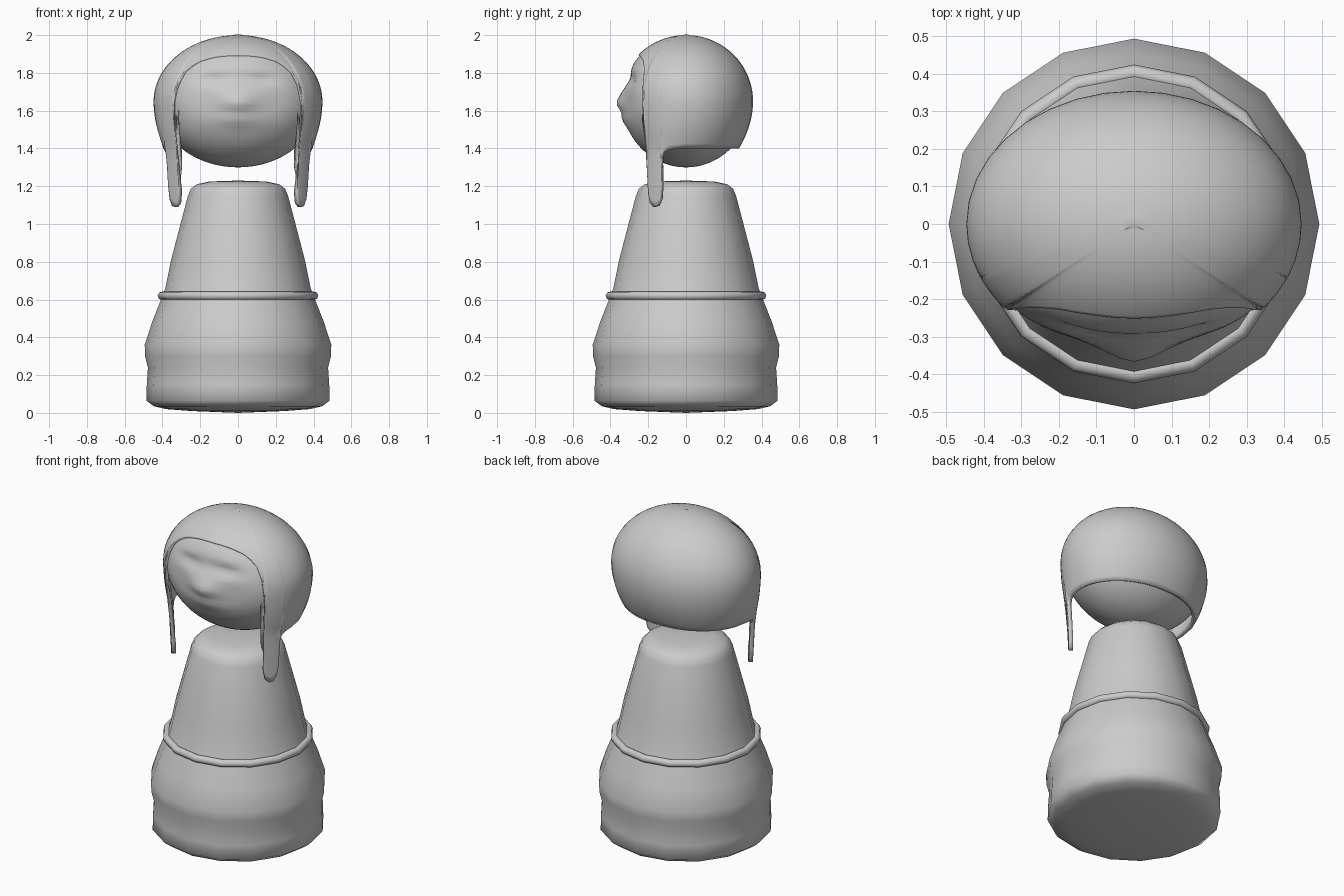
import bpy, bmesh, math
from math import sin, cos, pi, exp, radians

if "Cube" in bpy.data.objects:
    bpy.data.objects.remove(bpy.data.objects["Cube"])


def finish(name, bm, angle=60):
    bmesh.ops.recalc_face_normals(bm, faces=bm.faces[:])
    me = bpy.data.meshes.new(name)
    bm.to_mesh(me)
    bm.free()
    ob = bpy.data.objects.new(name, me)
    bpy.context.collection.objects.link(ob)
    bpy.ops.object.select_all(action='DESELECT')
    ob.select_set(True)
    bpy.context.view_layer.objects.active = ob
    bpy.ops.object.shade_smooth_by_angle(angle=radians(angle))
    return ob


def lathe(name, profile, n, closed=False):
    bm = bmesh.new()
    rings = []
    for r, z in profile:
        if r == 0:
            rings.append([bm.verts.new((0, 0, z))] * n)
        else:
            rings.append([bm.verts.new((r * cos(2 * pi * i / n), r * sin(2 * pi * i / n), z))
                          for i in range(n)])
    pairs = list(zip(rings, rings[1:])) + ([(rings[-1], rings[0])] if closed else [])
    for a, b in pairs:
        for i in range(n):
            j = (i + 1) % n
            bm.faces.new(list(dict.fromkeys((a[i], a[j], b[j], b[i]))))
    return finish(name, bm)


def interp(keys, x):
    for (x0, y0), (x1, y1) in zip(keys, keys[1:]):
        if x <= x1:
            return y0 + (y1 - y0) * max(0, x - x0) / (x1 - x0)
    return keys[-1][1]


# Body and waist cord, both 16-sided
lathe("body", [(0, 0), (.25, .01), (.38, .02), (.445, .035), (.485, .065), (.483, .15),
               (.477, .24), (.492, .30), (.494, .36), (.455, .48), (.408, .60), (.385, .66),
               (.354, .81), (.32, .94), (.265, 1.15), (.25, 1.185), (.22, 1.21),
               (.15, 1.225), (0, 1.23)], 16)
lathe("waist_cord", [(.402 + .023 * cos(k * pi / 4), .62 + .023 * sin(k * pi / 4))
                     for k in range(8)], 16, closed=True)

# Head with a softly modelled face
CZ = 1.65
bm = bmesh.new()
bmesh.ops.create_uvsphere(bm, u_segments=72, v_segments=48, radius=1)
bumps = [(0, 1.64, .075, .05, .03), (.13, 1.765, .08, .03, -.025), (-.13, 1.765, .08, .03, -.025),
         (0, 1.77, .10, .05, -.018), (0, 1.595, .12, .014, -.008), (0, 1.55, .10, .035, .012),
         (.17, 1.66, .08, .08, -.01), (-.17, 1.66, .08, .08, -.01)]
for v in bm.verts:
    v.co = (v.co.x * .428, v.co.y * .338, CZ + v.co.z * .35)
    if v.co.y < 0:
        for x, z, sx, sz, h in bumps:
            v.co.y -= h * exp(-((v.co.x - x) / sx) ** 2 - ((v.co.z - z) / sz) ** 2)
finish("head", bm)

# Hair cap: lower edge height by angle from the front (fringe, side lock, nape)
edge = [(0, 1.9), (9, 1.899), (18, 1.895), (27, 1.885), (35, 1.87), (41, 1.845), (45.5, 1.81),
        (48.2, 1.74), (49.6, 1.62), (50.3, 1.4), (51, 1.17), (53, 1.11), (57, 1.09), (61, 1.095),
        (64.5, 1.13), (66, 1.2), (66.8, 1.35), (69, 1.38), (74, 1.393), (82, 1.397)]
edge += [(a, 1.4) for a in range(90, 181, 10)]
flare = [(0, .93), (66, .93), (90, .87), (180, .79)]
columns = [(-a, z) for a, z in reversed(edge[1:-1])] + edge
ROWS = 32
bm = bmesh.new()
pole = bm.verts.new((0, 0, CZ + .355))
grid = []
for deg, zb in columns:
    a = radians(deg)
    t = (zb - CZ) / .355
    s_end = math.acos(t) if t > 0 else pi / 2 - t
    col = [pole]
    for k in range(1, ROWS + 1):
        s = s_end * k / ROWS
        if s < pi / 2:
            z, f = CZ + .35 * cos(s), sin(s)
        else:
            z = CZ - .355 * (s - pi / 2)
            f = 1 - (1 - interp(flare, abs(deg))) * min(1, (CZ - z) / .25) ** 2
            f -= .12 * max(0, 1.4 - z)
        col.append(bm.verts.new((.447 * f * sin(a), -.355 * f * cos(a), z)))
    grid.append(col)
for a, b in zip(grid, grid[1:] + grid[:1]):
    for k in range(ROWS):
        bm.faces.new(list(dict.fromkeys((a[k], a[k + 1], b[k + 1], b[k]))))
hair = finish("hair", bm)
shell = hair.modifiers.new("thickness", 'SOLIDIFY')
shell.thickness = .025
shell.offset = -1
